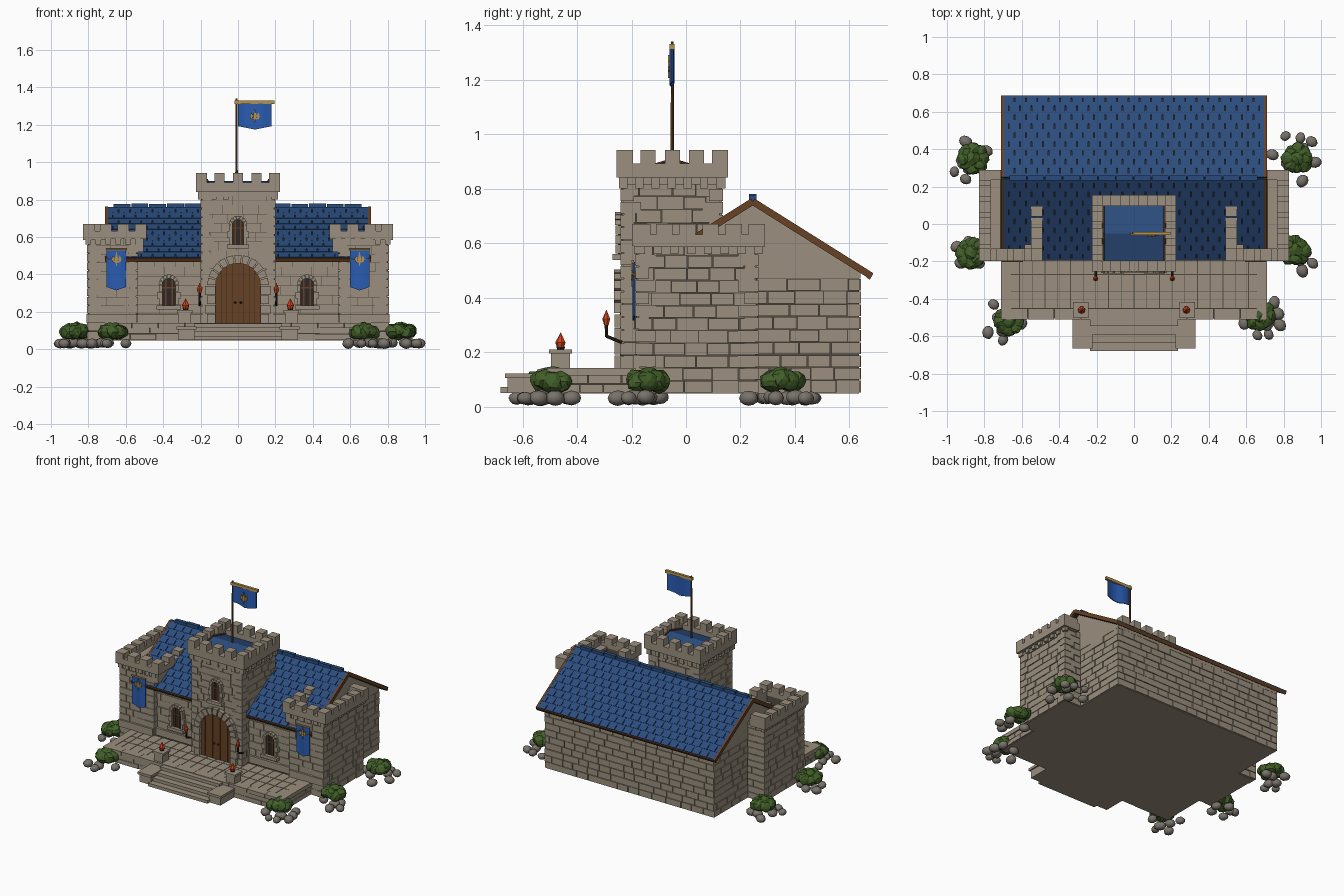
import bpy, bmesh, math, random
from mathutils import Matrix, Vector

if "Cube" in bpy.data.objects:
    bpy.data.objects.remove(bpy.data.objects["Cube"])
random.seed(4)
U = random.uniform

def mat(name, r, g, b):
    m = bpy.data.materials.new(name)
    m.diffuse_color = (r, g, b, 1)
    m.use_nodes = True
    m.node_tree.nodes["Principled BSDF"].inputs["Base Color"].default_value = m.diffuse_color
    return m
STONE = mat("stone", .325, .275, .21)
MORTAR = mat("mortar", .085, .07, .055)
ROOF = mat("roof_blue", .024, .073, .205)
CLOTH = mat("banner_blue", .022, .105, .44)
WOOD = mat("wood", .135, .053, .018)
DARK = mat("dark_iron", .028, .021, .018)
GOLD = mat("gold", .47, .29, .075)
FLAME = mat("flame_red", .70, .06, .012)
LEAF = mat("leaf_green", .054, .115, .022)
ROCK = mat("rock_grey", .19, .17, .145)

class Part:
    """Collects simple solids in one bmesh and makes one object of them."""
    def __init__(self, name, material):
        self.name, self.material, self.bm = name, material, bmesh.new()
    def box(self, x0, x1, y0, y1, z0, z1, M=Matrix()):
        T = Matrix.Translation(((x0+x1)/2, (y0+y1)/2, (z0+z1)/2))
        S = Matrix.Diagonal((abs(x1-x0), abs(y1-y0), abs(z1-z0), 1))
        bmesh.ops.create_cube(self.bm, size=1, matrix=M @ T @ S)
    def prism(self, pts, vec):
        a = [self.bm.verts.new(p) for p in pts]
        b = [self.bm.verts.new(Vector(p) + Vector(vec)) for p in pts]
        n = len(a)
        self.bm.faces.new(a)
        self.bm.faces.new(b[::-1])
        for i in range(n):
            self.bm.faces.new((a[i], b[i], b[(i+1) % n], a[(i+1) % n]))
    def rod(self, p, q, r1, r2=None, n=8):
        p, q = Vector(p), Vector(q)
        M = Matrix.Translation((p+q)/2) @ (q-p).to_track_quat('Z', 'Y').to_matrix().to_4x4()
        bmesh.ops.create_cone(self.bm, cap_ends=True, segments=n, radius1=r1,
                              radius2=r1 if r2 is None else r2, depth=(q-p).length, matrix=M)
    def blob(self, c, s, sub, jit):
        R = Matrix.Rotation(U(0, 6), 4, 'Z')
        M = Matrix.Translation(c) @ R @ Matrix.Diagonal((*s, 1))
        for v in bmesh.ops.create_icosphere(self.bm, subdivisions=sub, radius=1, matrix=M)['verts']:
            v.co = Vector(c) + (v.co - Vector(c)) * U(1-jit, 1+jit)
    def bricks(self, axis, face, sgn, a0, a1, z0, z1, gap=.004, h=.047, w=.1):
        rows = max(1, round((z1-z0)/h))
        h = (z1-z0)/rows
        for r in range(rows):
            a = a0
            while a < a1 - .001:
                b = a + w*U(.75, 1.25)*(.5 if a == a0 and r % 2 else 1)
                b = a1 if b > a1 - .03 else b
                o, i = face + sgn*U(.004, .008), face - sgn*.01
                z = (z0 + r*h + gap/2, z0 + (r+1)*h - gap/2)
                if axis == 'x':
                    self.box(a+gap/2, b-gap/2, i, o, *z)
                else:
                    self.box(i, o, a+gap/2, b-gap/2, *z)
                a = b
    def quoins(self, x, y, sx, sy, z0, z1):
        n = round((z1-z0)/.048)
        h = (z1-z0)/n
        for k in range(n):
            lx, ly = (.065, .04) if k % 2 else (.04, .065)
            self.box(x+sx*.011, x-sx*lx, y+sy*.011, y-sy*ly, z0+k*h+.002, z0+(k+1)*h-.002)
    def merlons(self, x0, x1, y0, y1, z0, z1, n, axis, w=.055):
        lo, hi = (x0, x1) if axis == 'x' else (y0, y1)
        for k in range(n):
            a = lo + (hi-lo-w)*k/(n-1)
            self.box(*((a, a+w, y0, y1) if axis == 'x' else (x0, x1, a, a+w)), z0, z1)
    def arch(self, cx, zs, r, t, y0, y1, n):
        for k in range(n):
            a, b = math.pi*k/n + .025, math.pi*(k+1)/n - .025
            self.prism([(cx+R*math.cos(g), y0, zs+R*math.sin(g)) for R, g in
                        ((r, a), (r+t, a), (r+t, b), (r, b))], (0, y1-y0, 0))
    def done(self):
        bmesh.ops.recalc_face_normals(self.bm, faces=self.bm.faces)
        me = bpy.data.meshes.new(self.name)
        self.bm.to_mesh(me)
        me.materials.append(self.material)
        ob = bpy.data.objects.new(self.name, me)
        bpy.context.collection.objects.link(ob)
        return ob

core = Part("mortar_core", MORTAR)
hall = Part("hall_bricks", STONE)
twr = Part("side_tower_stones", STONE)
keep = Part("gate_tower_stones", STONE)
wood, iron, gold = Part("timber", WOOD), Part("ironwork", DARK), Part("gilding", GOLD)
flame = Part("flames", FLAME)

# hall with gable ends
core.box(-.665, .665, -.145, .635, .052, .47)
hall.box(-.665, .665, -.17, .635, .048, .056)
hall.prism([(-.67, y, z) for y, z in ((-.15, .47), (.64, .47), (.64, .49), (.245, .745), (-.15, .49))], (1.34, 0, 0))
hall.bricks('x', .635, 1, -.67, .67, .05, .47)
for s in (-1, 1):
    hall.bricks('y', s*.665, s, .26, .64, .05, .47)
    hall.bricks('x', -.145, -1, *sorted((s*.19, s*.55)), .14, .49, gap=.002)
    hall.box(s*.19, s*.54, -.165, -.14, .14, .19)

# roof: dark underlay with separate tiles on both slopes
tiles, under = Part("roof_tiles", ROOF), Part("roof_underlay", DARK)
ang, L = math.atan2(.27, .43), math.hypot(.27, .43)
for s in (-1, 1):
    M = Matrix.Translation((0, .245, .752)) @ Matrix.Diagonal((1, s, 1, 1)) @ Matrix.Rotation(-ang, 4, 'X')
    under.box(-.70, .70, 0, L-.006, -.012, .004, M)
    p = L/9
    for r in range(9):
        tilt = M @ Matrix.Translation((0, r*p, .006)) @ Matrix.Rotation(.035, 4, 'X')
        tiles.box(-.70, .70, 0, p*.4, -.006, .0035, tilt)
        x, w = -.70, 1.4/23
        while x < .699:
            b = min(.70, x + (w/2 if r % 2 and x == -.70 else w))
            tiles.box(x+.0025, b-.0025, 0, p*1.03, -.006, .005, tilt)
            x = b
    for e in (-1, 1):
        wood.box(e*.696, e*.71, 0, L+.006, -.012, .013, M)
    wood.box(-.71, .71, L-.006, L+.008, -.014, .008, M)
for k in range(14):
    tiles.box(-.665+k*.095, -.575+k*.095, .232, .258, .752, .778+U(-.002, .003))

# side towers with open crowns, pierced by the roof
for s in (-1, 1):
    core.box(s*.545, s*.795, -.175, .255, .052, .48)
    core.box(s*.545, s*.795, -.175, -.13, .4, .60)
    core.box(s*.715, s*.795, -.175, .255, .4, .60)
    twr.box(s*.545, s*.795, -.175, .255, .048, .056)
    xs = sorted((s*.545, s*.795))
    twr.bricks('x', -.175, -1, *xs, .05, .60, gap=.002)
    twr.bricks('x', .255, 1, *sorted((s*.67, s*.795)), .05, .60)
    twr.bricks('y', s*.795, s, -.175, .255, .05, .60)
    for x, y, sx, sy in ((.795, -.175, s, -1), (.795, .255, s, 1), (.545, -.175, -s, -1)):
        twr.quoins(s*x, y, sx, sy, .05, .56)
    twr.box(s*.54, s*.81, -.195, -.17, .14, .19)
    X = lambda a, b: sorted((s*a, s*b))
    for a, b, y0, y1, n, ax in ((.49, .83, -.198, -.13, 4, 'x'), (.765, .83, -.195, .29, 6, 'y'),
                                (.49, .55, -.195, .10, 3, 'y')):
        twr.box(*X(a, b), y0, y1, .59, .632)
        twr.merlons(*X(a, b), y0, y1, .63, .67, n, ax, .06)
    twr.box(*X(.715, .83), -.19, .29, .585, .61)
    twr.box(*X(.70, .83), .235, .29, .59, .64)
    twr.box(*X(.715, .765), .235, .29, .63, .67)
    twr.box(*X(.505, .55), -.185, .04, .52, .60)
    twr.merlons(*X(.52, .815), -.19, -.17, .56, .595, 6, 'x', .03)
    twr.merlons(*X(.79, .815), -.18, .28, .56, .595, 8, 'y', .03)

# gate tower with corbelled crown
core.box(-.19, .19, -.23, .125, .052, .82)
for s in (-1, 1):
    keep.bricks('y', s*.19, s, -.23, .125, .14, .82)
    keep.bricks('x', (-.23, .125)[s > 0], s, -.19, .19, .14, .82, gap=.002 if s < 0 else .004)
    for x in (-1, 1):
        keep.quoins(x*.19, (-.23, .125)[s > 0], x, s, .14, .80)
    keep.merlons(*sorted((s*.19, s*.215)), -.245, .14, .80, .845, 7, 'y', .03)
    keep.box(s*.165, s*.225, -.255, .155, .84, .892)
    keep.merlons(*sorted((s*.165, s*.225)), -.255, .155, .89, .942, 5, 'y')
    y = (-.255, .095)[s > 0]
    keep.box(-.225, .225, y, y+.06, .84, .892)
    keep.merlons(-.225, .225, y, y+.06, .89, .942, 5, 'x')
    yy = (-.245, .12)[s > 0]
    keep.merlons(-.21, .21, yy, yy+.025, .80, .845, 7, 'x', .03)
keep.box(-.205, .205, -.24, .135, .815, .845)
tiles.prism([(-.165, y, z) for y, z in ((-.2, .83), (-.2, .855), (-.05, .90), (.1, .855), (.1, .83))], (.33, 0, 0))
for s in (-1, 1):
    wood.rod((s*.165, -.2, .862), (s*.165, -.05, .905), .006)
    wood.rod((s*.165, .1, .862), (s*.165, -.05, .905), .006)

# arched door: planks, ring handles and stone surround
for k in range(8):
    x = -.105 + k*.03
    h = math.sqrt(.0150 - x*x)
    wood.box(x-.0138, x+.0138, -.243, -.225, .14, .34+h)
iron.prism([(.12*math.cos(a*math.pi/12), -.239, .34+.12*math.sin(a*math.pi/12)) for a in range(13)]
           + [(-.12, -.239, .14), (.12, -.239, .14)], (0, .01, 0))
for s in (-1, 1):
    iron.blob((s*.015, -.247, .25), (.007,)*3, 1, 0)
    for k in range(4):
        keep.box(s*.12, s*(.165+.012*(k % 2)), -.262, -.225, .141+k*.05, .188+k*.05)
keep.arch(0, .34, .12, .045, -.264, -.225, 11)

# arched windows
def window(cx, z0, zs, r, yf):
    iron.prism([(cx+r*math.cos(a*math.pi/8), yf-.009, zs+r*math.sin(a*math.pi/8)) for a in range(9)]
               + [(cx-r, yf-.009, z0), (cx+r, yf-.009, z0)], (0, .009, 0))
    keep.arch(cx, zs, r, .02, yf-.024, yf, 7)
    keep.box(cx-r-.03, cx+r+.03, yf-.034, yf, z0-.022, z0)
    for s in (-1, 1):
        for k in range(3):
            h = (zs-z0)/3
            keep.box(cx+s*r, cx+s*(r+.018+.01*(k % 2)), yf-.022, yf, z0+k*h+.001, z0+(k+1)*h-.001)
        wood.box(cx+s*r*.5-.004, cx+s*r*.5+.004, yf-.013, yf-.007, z0, zs+r*.8)
    wood.box(cx-r, cx+r, yf-.013, yf-.007, zs-.02, zs-.013)
window(0, .56, .665, .03, -.236)
for s in (-1, 1):
    window(s*.37, .235, .345, .035, -.15)

# paved terrace, steps, cheek walls and brazier plinths
terr = Part("terrace_stones", STONE)
core.box(-.695, .695, -.495, -.14, .052, .132)
terr.box(-.695, .695, -.495, -.17, .048, .056)
for k in range(20):
    for y0, y1 in ((-.45, -.36), (-.36, -.27), (-.27, -.17)):
        terr.box(-.68+k*.068+.002, -.68+(k+1)*.068-.002, y0+.002, y1-.002, .12, .139)
terr.bricks('x', -.497, -1, -.70, .70, .05, .115, gap=.002, h=.033, w=.13)
for k in range(10):
    terr.box(-.71+k*.142+.001, -.71+(k+1)*.142-.001, -.51, -.452, .114, .142)
for k in range(4):
    terr.box(-.235, .235, -.68+k*.045, -.48, .05+k*.022, .05+(k+1)*.022)
for s in (-1, 1):
    terr.bricks('y', s*.697, s, -.50, -.18, .05, .115, gap=.003, h=.033)
    terr.box(s*.655, s*.712, -.508, -.18, .114, .142)
    terr.box(s*.23, s*.32, -.655, -.48, .05, .105)
    terr.box(s*.222, s*.33, -.665, -.48, .105, .122)
    terr.box(s*.25, s*.32, -.495, -.425, .14, .195)
    terr.box(s*.243, s*.327, -.502, -.418, .195, .21)
    # brazier flame, wall torch
    iron.rod((s*.28, -.46, .208), (s*.28, -.46, .218), .012, .016)
    flame.rod((s*.28, -.46, .212), (s*.28, -.46, .235), .012, .020, 7)
    flame.rod((s*.28, -.46, .235), (s*.28, -.46, .272), .020, 0, 7)
    x = s*.205
    iron.rod((x, -.235, .235), (x, -.292, .258), .006)
    iron.rod((x, -.292, .255), (x, -.292, .308), .005, .007)
    flame.rod((x, -.292, .300), (x, -.292, .322), .009, .015, 7)
    flame.rod((x, -.292, .322), (x, -.292, .356), .015, 0, 7)

# cloths with gilded ornament
def cloth(name, x0, x1, zt, zb, y, amp):
    p, n = Part(name, CLOTH), 10
    w = lambda u: y + amp*math.sin(u*7)
    for k in range(n):
        q = [(u, f) for u, f in ((k/n, 0), ((k+1)/n, 0), ((k+1)/n, 1), (k/n, 1))]
        zl = lambda u: zb + .018*abs(2*u-1)
        p.prism([(x0+(x1-x0)*u, w(u), zt if f == 0 else zl(u)) for u, f in q], (0, .006, 0))
    p.done()
    c, m = (x0+x1)/2, zt - .5*(zt-zb) if amp > .003 else zt-.05
    yo = y - amp - .005
    for dx, dz, a, b in ((0, .003, .009, .042), (-.018, .002, .009, .02), (.018, .002, .009, .02), (0, -.012, .024, .006)):
        gold.prism([(c+dx-a, yo, m+dz), (c+dx, yo, m+dz-b), (c+dx+a, yo, m+dz), (c+dx, yo, m+dz+b)], (0, .006, 0))
for s in (-1, 1):
    cloth("wall_banner", s*.65-.052, s*.65+.052, .53, .315, -.195, .002)
    gold.rod((s*.65-.056, -.196, .533), (s*.65+.056, -.196, .533), .006)
cloth("flag", 0, .18, 1.315, 1.175, -.055, .006)
wood.rod((-.008, -.05, .88), (-.008, -.05, 1.34), .007, .005)
gold.box(-.018, .195, -.060, -.042, 1.311, 1.331)

# bushes and boulders
bush, rocks = Part("bushes", LEAF), Part("boulders", ROCK)
for bx, by in ((-.86, .35), (.875, .35), (-.87, -.155), (.86, -.14), (-.67, -.52), (.675, -.49)):
    for k in range(9):
        a, d = k*2*math.pi/8, (0 if k == 8 else U(.035, .05))
        bush.blob((bx+d*math.cos(a), by+d*math.sin(a), .094+(.014 if k == 8 else U(-.008, .008))),
                  (.043, .043, .038), 2, .12)
    for k in range(3):
        a = U(0, 6.28)
        rocks.blob((bx+.06*math.cos(a), by+.06*math.sin(a), .035), (.035, .03, .027), 2, .04)
for x, y in ((-.90, .44), (-.84, .39), (-.96, .28), (-.90, .24), (-.79, .39), (-.95, -.12), (-.83, -.21),
             (-.93, -.21), (-.75, -.43), (-.78, -.58), (-.70, -.62), (-.6, -.53), (.81, .47), (.89, .46),
             (.95, .44), (.74, .37), (.968, .33), (.90, .23), (.90, -.25), (.955, -.21), (.79, -.16),
             (.77, -.48), (.78, -.54), (.66, -.595), (.72, -.59), (.75, -.42), (.59, -.53)):
    k = U(.85, 1.1)
    rocks.blob((x, y, .031), (.034*k, .029*k, .026*k), 2, .04)

for p in (core, hall, twr, keep, terr, tiles, under, wood, iron, gold, flame, bush):
    p.done()
ob = rocks.done()
ob.data.polygons.foreach_set("use_smooth", [True]*len(ob.data.polygons))
